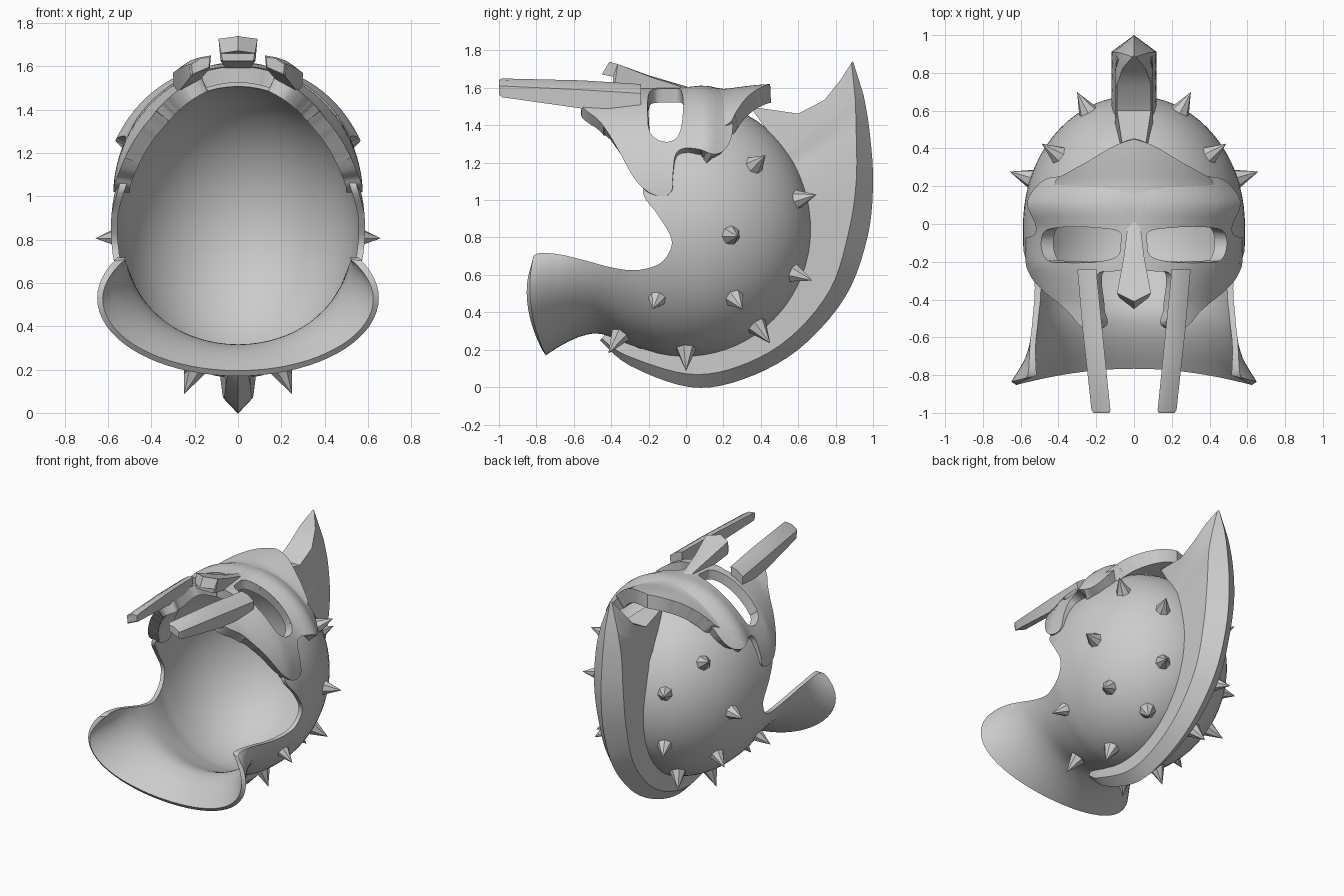
import bpy, bmesh, math
from mathutils import Vector

if "Cube" in bpy.data.objects:
    bpy.data.objects.remove(bpy.data.objects["Cube"])

GREY = (0.6, 0.6, 0.6, 1)
steel = bpy.data.materials.new("plain_steel_grey")
steel.use_nodes = True
steel.diffuse_color = GREY
steel.node_tree.nodes["Principled BSDF"].inputs["Base Color"].default_value = GREY

# Dome ellipsoid: centre height and radii
CZ, RX, RY, RZ = 0.85, 0.587, 0.68, 0.69


def curve(pts, steps=5, closed=False):
    """Smooth path through the points."""
    pts = [Vector(p) for p in pts]
    n = len(pts)
    get = (lambda i: pts[i % n]) if closed else (lambda i: pts[max(0, min(n - 1, i))])
    out = []
    for i in range(n if closed else n - 1):
        a, b, c, d = (get(i + k) for k in (-1, 0, 1, 2))
        for s in range(steps):
            t = s / steps
            out.append(b + (c - a) * (t / 2) + (a * 2 - b * 5 + c * 4 - d) * (t * t / 2)
                       + (b * 3 - a - c * 3 + d) * (t ** 3 / 2))
    return out if closed else out + [pts[-1]]


def select(ob):
    bpy.ops.object.select_all(action='DESELECT')
    ob.select_set(True)
    bpy.context.view_layer.objects.active = ob


def smooth(ob, angle=40):
    select(ob)
    bpy.ops.object.shade_smooth_by_angle(angle=math.radians(angle))


def finish(name, bm):
    me = bpy.data.meshes.new(name)
    bm.to_mesh(me)
    bm.free()
    ob = bpy.data.objects.new(name, me)
    bpy.context.collection.objects.link(ob)
    me.materials.append(steel)
    return ob


def modify(ob, kind, **settings):
    m = ob.modifiers.new(kind.lower(), kind)
    for k, v in settings.items():
        setattr(m, k, v)
    select(ob)
    bpy.ops.object.modifier_apply(modifier=m.name)


def loft(name, loops, mirror=False):
    """Skin matching loops; the ends are closed by strips across the middle."""
    bm = bmesh.new()
    rows = [[bm.verts.new(p) for p in lp] for lp in loops]
    n = len(rows[0])
    for a, b in zip(rows, rows[1:]):
        for i in range(n):
            j = (i + 1) % n
            bm.faces.new((a[i], a[j], b[j], b[i]))
    for r in (rows[0], rows[-1]):
        bm.faces.new((r[0], r[1], r[-1]))
        for i in range(1, (n - 1) // 2):
            bm.faces.new((r[i], r[i + 1], r[n - i - 1], r[n - i]))
    bmesh.ops.recalc_face_normals(bm, faces=bm.faces)
    ob = finish(name, bm)
    if mirror:
        modify(ob, 'MIRROR', use_mirror_merge=False)
    smooth(ob, 32)


# Hollow shell: dome rings, then the nape and the flared neck guard
rings = []
for i in range(21):
    a = 0.012 + (math.pi / 2 + 0.208) * i / 20
    rings.append((RY * math.cos(a), CZ, RX * (math.sin(a) if a < 1.57 else 1), RZ * math.sin(a)))
nape = [rings[-1], (-.3, .85, .565, .625), (-.45, .775, .55, .492), (-.55, .7, .545, .425),
        (-.65, .61, .575, .378), (-.75, .53, .65, .36)]
rings += [tuple(v) for v in curve(nape, 4)][1:]
bm = bmesh.new()
SEG = 72
rows = []
for y, cz, rx, rz in rings:
    flare = 0.085 * max(0, -y - .45) / .3
    row = []
    for k in range(SEG):
        t = math.tau * k / SEG
        row.append(bm.verts.new((rx * math.sin(t), y - flare * math.sin(t) ** 2, cz - rz * math.cos(t))))
    rows.append(row)
for a, b in zip(rows, rows[1:]):
    for k in range(SEG):
        j = (k + 1) % SEG
        bm.faces.new((a[k], a[j], b[j], b[k]))
bm.faces.new(rows[0])
bmesh.ops.recalc_face_normals(bm, faces=bm.faces)
if sum(f.normal.dot(f.calc_center_median() - Vector((0, 0, CZ))) for f in bm.faces) < 0:
    bmesh.ops.reverse_faces(bm, faces=bm.faces)
shell = finish("helmet_shell", bm)
modify(shell, 'SOLIDIFY', thickness=0.03, offset=-1)

# Face opening, cut through the shell from side to side
edge = curve([(-.87, .6), (-.84, .67), (-.79, .715), (-.68, .71), (-.55, .68), (-.4, .64), (-.27, .625),
              (-.15, .655), (-.09, .72), (-.08, .8), (-.15, .92), (-.23, 1.04), (-.16, 1.14),
              (0, 1.28), (.05, 1.4), (.05, 1.7)])
outline = [tuple(p) for p in edge] + [(-1.2, 1.7), (-1.2, .6)]
bm = bmesh.new()
face = bm.faces.new([bm.verts.new((-1, y, z)) for y, z in outline])
ext = bmesh.ops.extrude_face_region(bm, geom=[face])
bmesh.ops.translate(bm, vec=(2, 0, 0), verts=[v for v in ext["geom"] if isinstance(v, bmesh.types.BMVert)])
bmesh.ops.recalc_face_normals(bm, faces=bm.faces)
cutter = finish("opening_cutter", bm)
cutter.hide_render = True
modify(shell, 'BOOLEAN', operation='DIFFERENCE', solver='EXACT', object=cutter)
bpy.data.objects.remove(cutter)
smooth(shell)


def wrapped_plate(name, border, holes, thickness, lift):
    """Half outline in (degrees from the top, y), wrapped over the face and mirrored."""
    bm = bmesh.new()
    for path in [curve(border)] + [curve(h, 5, True) for h in holes]:
        vs = [bm.verts.new((p[0] / 100, p[1], 0)) for p in path]
        for a, b in zip(vs, vs[1:] + vs[:1]):
            bm.edges.new((a, b))
    bmesh.ops.triangle_fill(bm, use_beauty=True, edges=bm.edges[:], normal=(0, 0, 1))
    for axis in (Vector((1, 0, 0)), Vector((0, 1, 0))):
        for k in range(-20, 24):
            bmesh.ops.bisect_plane(bm, geom=bm.verts[:] + bm.edges[:] + bm.faces[:], dist=1e-5,
                                   plane_co=axis * (k * .04 + .001), plane_no=axis)
    for v in bm.verts:
        t, y = math.radians(max(0, v.co.x) * 100), v.co.y
        r = lift(t, y) - .6 * max(0, y - .05) ** 2
        v.co = ((.575 + r) * math.sin(t), y, 1 + (.6 + r) * math.cos(t))
    bmesh.ops.recalc_face_normals(bm, faces=bm.faces)
    if sum(f.normal.z * f.calc_area() for f in bm.faces) < 0:
        bmesh.ops.reverse_faces(bm, faces=bm.faces)
    ob = finish(name, bm)
    modify(ob, 'MIRROR', merge_threshold=0.002)
    modify(ob, 'SOLIDIFY', thickness=thickness, offset=-1)
    smooth(ob)


# Mask with swelling brow, eye openings and cheeks that draw inward
wrapped_plate(
    "face_mask",
    [(0, .2), (20, .23), (44, .25), (56, .24), (64, .2), (67, .14), (64.5, .06), (63, -.01), (66, -.055),
     (77, -.07), (85, -.075), (88, -.12), (86, -.2), (78, -.28), (62, -.36), (49, -.42), (40, -.47),
     (33, -.53), (26, -.56), (18, -.53), (20, -.45), (21, -.33), (19, -.26), (10, -.25), (0, -.25)],
    [[(8, -.04), (20, -.02), (36, -.015), (52, -.03), (58, -.07), (58, -.14), (52, -.195),
      (38, -.205), (20, -.2), (9, -.17), (7, -.1)]],
    .075, lambda t, y: (.012 + .035 * math.sin(t)) * math.exp(-((y - .1) / .09) ** 2)
    - min(.06, .3 * max(0, -y - .22)) * math.sin(t))

# Peaked forehead plate flaring out above the brow
wrapped_plate(
    "forehead_plate",
    [(0, .45), (10, .415), (25, .33), (38, .27), (46, .235), (48, .17), (38, .1), (20, .08), (0, .08)],
    [], .1, lambda t, y: .008 + .57 * max(0, y - .2) ** 1.2)


def bar_loop(x, y, z, half, depth, peak=0, tilt=0, reach=0):
    return [(x, y - peak, z + .012), (x + half, y, z - tilt), (x + half * .9, y - reach, z - depth - tilt),
            (x - half * .9, y - reach, z - depth + tilt), (x - half, y, z + tilt)]


# Nose guard and the two long cheek bars
loft("nose_guard", [bar_loop(0, .02, 1.59, .03, .05), bar_loop(0, -.18, 1.655, .055, .08, .02),
                    bar_loop(0, -.365, 1.727, .09, .1, .045, 0, .015),
                    bar_loop(0, -.39, 1.66, .078, .035, .06)])
loft("cheek_bars", [bar_loop(.25, -.24, 1.595, .05, .09, 0, .025),
                    bar_loop(.22, -.56, 1.615, .052, .1, 0, .025),
                    bar_loop(.175, -.985, 1.63, .05, .06, .003, .02),
                    bar_loop(.172, -1, 1.625, .042, .045, 0, .016)], mirror=True)

# Crest stations: outer ridge (y, z), shoulder (y, z), half width
stations = [(-.46, .25, -.45, .26, .02), (-.3, .115, -.32, .17, .05), (.02, 0, .01, .07, .065),
            (.3, .04, .28, .11, .075), (.6, .2, .55, .26, .09), (.85, .48, .77, .52, .105),
            (.97, .8, .87, .83, .115), (1, 1.1, .91, 1.1, .12), (.98, 1.38, .91, 1.36, .105),
            (.95, 1.56, .905, 1.54, .07)]


def crest_loop(oy, oz, side):
    return [(0, oy, oz)] + side + [(-x, y, z) for x, y, z in reversed(side)]


loops = []
for oy, oz, sy, sz, w in curve(stations, 5):
    k = (.97 if sy > -.2 else 1) / math.hypot(sy / RY, (sz - CZ) / RZ)
    s, inner = Vector((sy, sz)), Vector((sy * k, CZ + (sz - CZ) * k))
    web = max(w, .1) if sz > 1 else w
    loops.append(crest_loop(oy, oz, [(w, *s)] + [(web, *s.lerp(inner, f)) for f in (.25, .5, .75, 1)]))
# Swept top of the crest, ending in a point
loops.append(crest_loop(.893, 1.742, [(.008, .885, 1.735), (.06, .825, 1.64), (.09, .74, 1.535),
                                      (.09, .6, 1.462), (.05, .34, 1.5)]))
loft("crest", loops)

# Studs scattered on both flanks, pointing away from the dome
bm = bmesh.new()
for y, z in [(.38, 1.2), (.62, 1.01), (.25, .81), (.6, .6), (-.16, .46), (.27, .46), (.4, .3),
             (-.37, .25), (0, .17)]:
    y, dz = y * .965, (z - CZ) * .965
    x = RX * math.sqrt(max(.12, 1 - (y / RY) ** 2 - (dz / RZ) ** 2))
    for sgn in (1, -1):
        base = Vector((sgn * x, y, CZ + dz))
        normal = Vector((sgn * x / RX ** 2, y / RY ** 2, dz / RZ ** 2)).normalized()
        cone = bmesh.ops.create_cone(bm, cap_ends=True, segments=7, radius1=.056, radius2=0, depth=.13)
        turn = Vector((0, 0, 1)).rotation_difference(normal)
        for v in cone["verts"]:
            v.co = turn @ v.co + base + normal * .052
finish("studs", bm)
